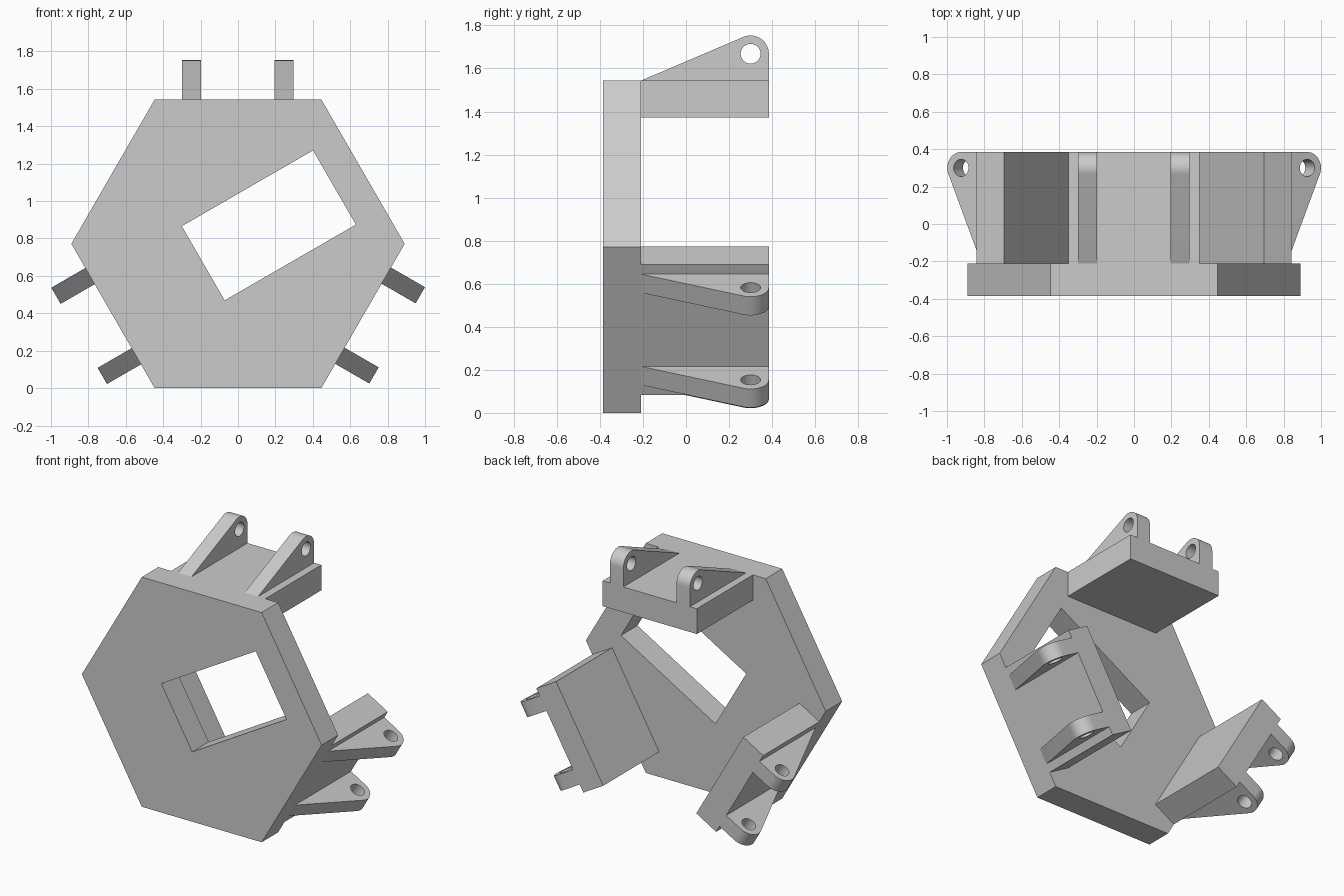
import bpy, bmesh, math
from mathutils import Matrix, Vector

cube = bpy.data.objects.get("Cube")
if cube:
    bpy.data.objects.remove(cube, do_unlink=True)

RADIUS = 0.891
APOTHEM = RADIUS * math.cos(math.pi / 6)
FRONT, SEAM, BACK = -0.385, -0.21, 0.385
CENTRE = Matrix.Translation((0, 0, APOTHEM))

grey = bpy.data.materials.new("plain_grey")
grey.use_nodes = True
grey.diffuse_color = (0.6, 0.6, 0.6, 1)
grey.node_tree.nodes["Principled BSDF"].inputs["Base Color"].default_value = grey.diffuse_color


def circle(cx, cy, r, start=0.0, end=math.tau, steps=32):
    return [(cx + r * math.cos(start + (end - start) * i / steps),
             cy + r * math.sin(start + (end - start) * i / steps)) for i in range(steps + 1)]


def extruded(name, outlines, depth, matrix):
    """Extrude filled outlines (later ones are holes) into a welded mesh."""
    curve = bpy.data.curves.new(name + "_profile", "CURVE")
    curve.dimensions, curve.fill_mode, curve.extrude = "2D", "BOTH", depth / 2
    for pts in outlines:
        spline = curve.splines.new("POLY")
        spline.points.add(len(pts) - 1)
        for p, co in zip(spline.points, pts):
            p.co = (*co, 0, 1)
        spline.use_cyclic_u = True
    temp = bpy.data.objects.new(name + "_profile", curve)
    bpy.context.collection.objects.link(temp)
    deps = bpy.context.evaluated_depsgraph_get()
    mesh = bpy.data.meshes.new_from_object(temp.evaluated_get(deps))
    bpy.data.objects.remove(temp, do_unlink=True)

    bm = bmesh.new()
    bm.from_mesh(mesh)
    bmesh.ops.remove_doubles(bm, verts=bm.verts, dist=1e-5)
    bmesh.ops.transform(bm, matrix=matrix, verts=bm.verts)
    bmesh.ops.recalc_face_normals(bm, faces=bm.faces)
    bm.to_mesh(mesh)
    bm.free()
    mesh.materials.clear()
    mesh.materials.append(grey)
    obj = bpy.data.objects.new(name, mesh)
    bpy.context.collection.objects.link(obj)
    bpy.ops.object.select_all(action="DESELECT")
    obj.select_set(True)
    bpy.context.view_layer.objects.active = obj
    bpy.ops.object.shade_smooth_by_angle(angle=math.radians(30))
    return obj


def rectangle(x0, x1, y0, y1):
    return [(x0, y0), (x1, y0), (x1, y1), (x0, y1)]


# Hexagonal plate with a tilted rectangular window
hexagon = circle(0, 0, RADIUS, steps=6)[:-1]
tilt = Matrix.Rotation(math.radians(30), 2)
window = [tilt @ Vector(p) + Vector((0.165, 0.87 - APOTHEM))
          for p in rectangle(-0.405, 0.405, -0.229, 0.229)]
upright = Matrix.Translation((0, (FRONT + SEAM) / 2, 0)) @ Matrix.Rotation(math.pi / 2, 4, "X")
extruded("hex_plate", [hexagon, window], SEAM - FRONT, CENTRE @ upright)

# Lug outline: sloped web running tangent into a rounded eye
EYE, EYE_R = Vector((0.30, APOTHEM + 0.125)), 0.085
toe = Vector((SEAM, APOTHEM))
to_toe = toe - EYE
tangent = math.atan2(to_toe.y, to_toe.x) % math.tau - math.acos(EYE_R / to_toe.length)
lug_outline = [tuple(toe), (BACK, APOTHEM)] + circle(*EYE, EYE_R, 0, tangent, 14)
eye_hole = circle(*EYE, 0.046)[:-1]
block_outline = rectangle(SEAM, BACK, APOTHEM - 0.17, APOTHEM)

# Profile plane: local x runs backwards, local y up, extrusion sideways
SIDEWAYS = Matrix(((0, 0, 1, 0), (1, 0, 0, 0), (0, 1, 0, 0), (0, 0, 0, 1)))

# Three hinge brackets, one on every other side of the hexagon
for side, angle in (("top", 0), ("left", 120), ("right", -120)):
    place = CENTRE @ Matrix.Rotation(math.radians(angle), 4, "Y")
    extruded(side + "_bracket_block", [block_outline], 0.7, place @ SIDEWAYS)
    for label, x in (("a", -0.249), ("b", 0.246)):
        extruded(f"{side}_lug_{label}", [lug_outline, eye_hole], 0.1,
                 place @ Matrix.Translation((x, 0, 0)) @ SIDEWAYS)
